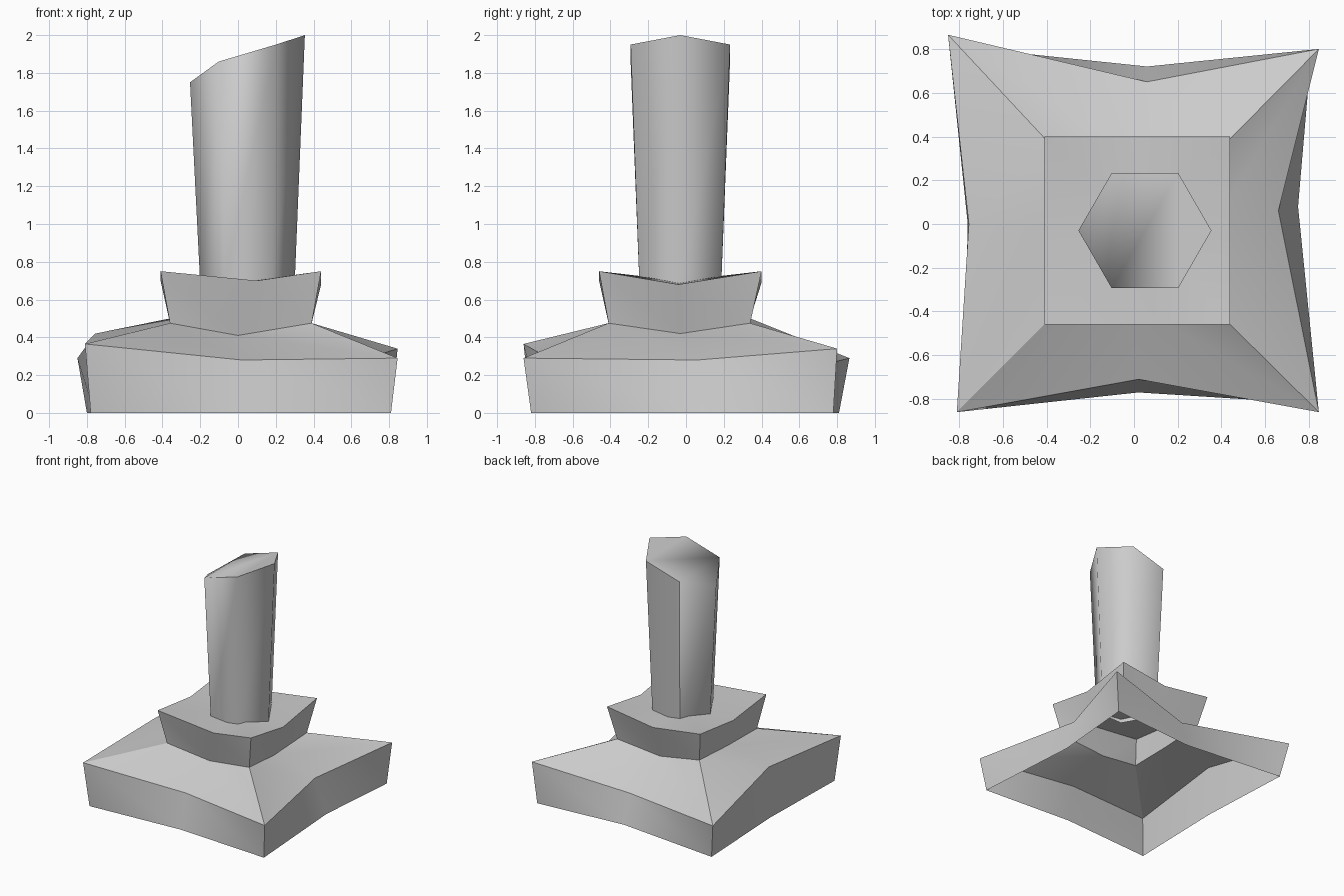
import bpy, bmesh, math

if "Cube" in bpy.data.objects:
    bpy.data.objects.remove(bpy.data.objects["Cube"])

stone = bpy.data.materials.new("grey stone")
stone.diffuse_color = (0.6, 0.6, 0.6, 1)
stone.use_nodes = True
stone.node_tree.nodes["Principled BSDF"].inputs["Base Color"].default_value = stone.diffuse_color


def finish(bm, name):
    mesh = bpy.data.meshes.new(name)
    bm.to_mesh(mesh)
    bm.free()
    mesh.materials.append(stone)
    obj = bpy.data.objects.new(name, mesh)
    bpy.context.collection.objects.link(obj)
    return obj


# Pedestal: rings of corners and side midpoints, counter-clockwise from front left
rings = [
    # open foot
    [(-.78, -.82, 0), (.02, -.77, 0), (.81, -.82, 0), (.75, .08, 0),
     (.81, .78, 0), (.06, .72, 0), (-.80, .81, 0), (-.76, 0, 0)],
    # top of foot band
    [(-.81, -.86, .365), (.02, -.71, .28), (.845, -.86, .29), (.66, .06, .28),
     (.845, .80, .34), (.06, .65, .235), (-.85, .865, .29), (-.755, 0, .42)],
    # narrow neck
    [(-.36, -.41, .475), (0, -.37, .41), (.39, -.41, .475), (.35, -.03, .42),
     (.39, .34, .475), (.02, .31, .42), (-.36, .34, .50), (-.36, -.03, .48)],
    # flared lip
    [(-.41, -.46, .75), (.10, -.46, .70), (.44, -.46, .75), (.44, -.04, .68),
     (.44, .40, .75), (.02, .40, .69), (-.41, .40, .75), (-.41, -.03, .70)],
]
bm = bmesh.new()
loops = [[bm.verts.new(p) for p in ring] for ring in rings]
for low, high in zip(loops, loops[1:]):
    for i in range(8):
        j = (i + 1) % 8
        bm.faces.new((low[i], low[j], high[i]))
        bm.faces.new((low[j], high[j], high[i]))
# Sunken top of the pedestal
centre = bm.verts.new((.05, -.03, .695))
for i in range(8):
    bm.faces.new((loops[-1][i], loops[-1][(i + 1) % 8], centre))
pedestal = finish(bm, "pedestal")

# Broken column: tapered six-sided shaft with a slanted, chipped top
bm = bmesh.new()
heights = [2.0, 1.95, 1.86, 1.75, 1.86, 1.95]


def hexagon(radius, zs):
    return [bm.verts.new((.05 + radius * math.cos(i * math.pi / 3),
                          -.03 + radius * math.sin(i * math.pi / 3), z))
            for i, z in enumerate(zs)]


foot = hexagon(.25, [.68] * 6)
top = hexagon(.304, heights)
for i in range(6):
    j = (i + 1) % 6
    bm.faces.new((foot[i], foot[j], top[j], top[i]))
# Main break and the lower chipped corner
bm.faces.new((top[0], top[1], top[2], top[4], top[5]))
bm.faces.new((top[2], top[3], top[4]))
# Sharp seam down one side of the shaft
bm.edges.get((foot[2], top[2])).smooth = False
column = finish(bm, "broken_column")

# Smooth shading: the shaft reads round, the break and the lip stay sharp
for obj, angle in ((pedestal, 30), (column, 63)):
    bpy.ops.object.select_all(action='DESELECT')
    obj.select_set(True)
    bpy.context.view_layer.objects.active = obj
    bpy.ops.object.shade_smooth_by_angle(angle=math.radians(angle))
